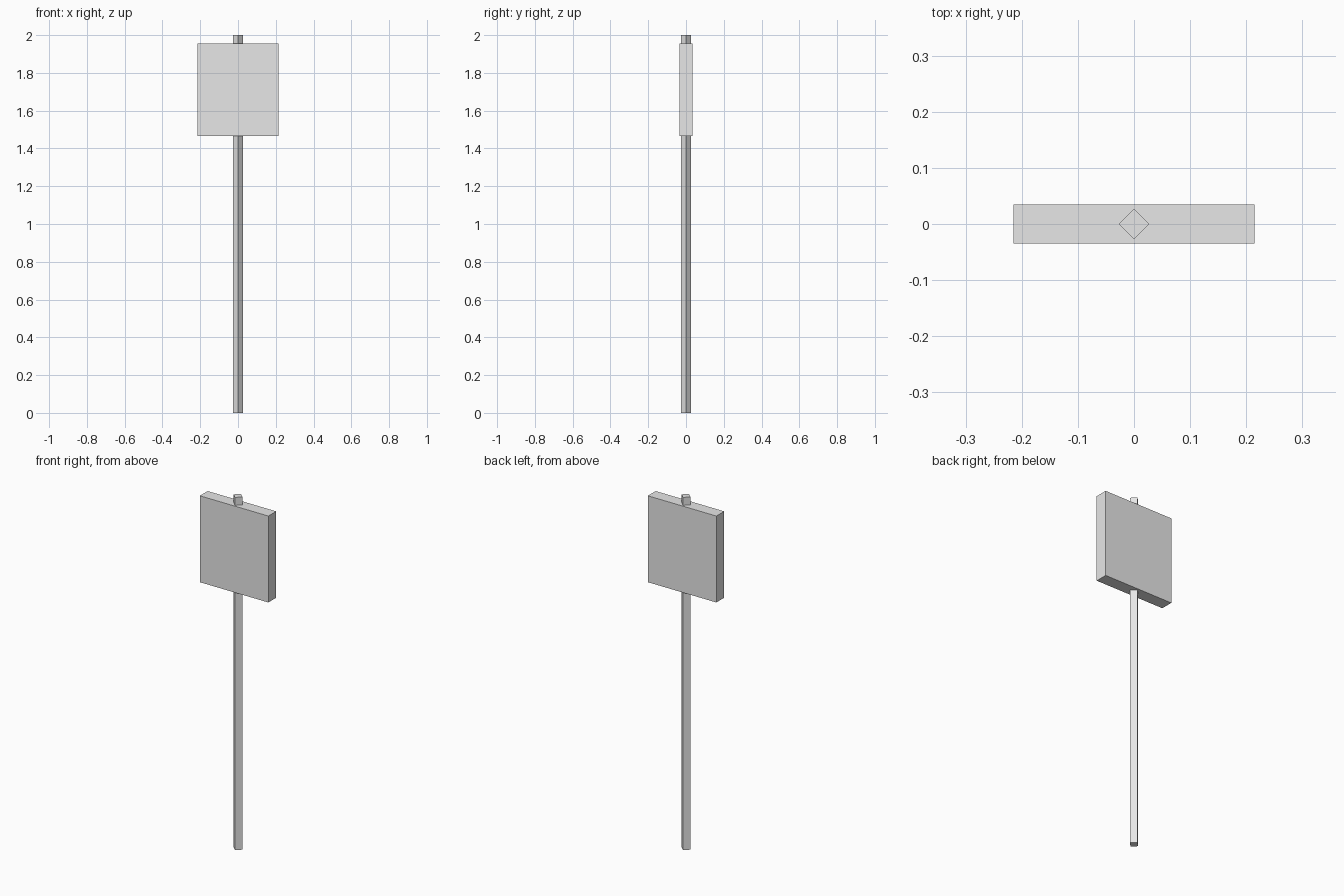
import bpy
import math

cube = bpy.data.objects.get("Cube")
if cube:
    bpy.data.objects.remove(cube, do_unlink=True)

# Single plain grey for the whole sign
grey = bpy.data.materials.new("light_grey")
grey.use_nodes = True
colour = (0.8, 0.8, 0.8, 1)
grey.diffuse_color = colour
bsdf = next(n for n in grey.node_tree.nodes if n.type == 'BSDF_PRINCIPLED')
bsdf.inputs["Base Color"].default_value = colour


def finish(name):
    obj = bpy.context.object
    obj.name = obj.data.name = name
    obj.data.materials.clear()
    obj.data.materials.append(grey)
    return obj


# Four-sided post, corners pointing along the axes
bpy.ops.mesh.primitive_cylinder_add(vertices=4, radius=0.027, depth=2, location=(0, 0, 1))
finish("post")

# Thick sign board through which the post runs
bpy.ops.mesh.primitive_cube_add(size=1, location=(0, 0, 1.71))
board = finish("sign_board")
board.scale = (0.43, 0.07, 0.49)
bpy.ops.object.transform_apply(location=False, rotation=False, scale=True)
